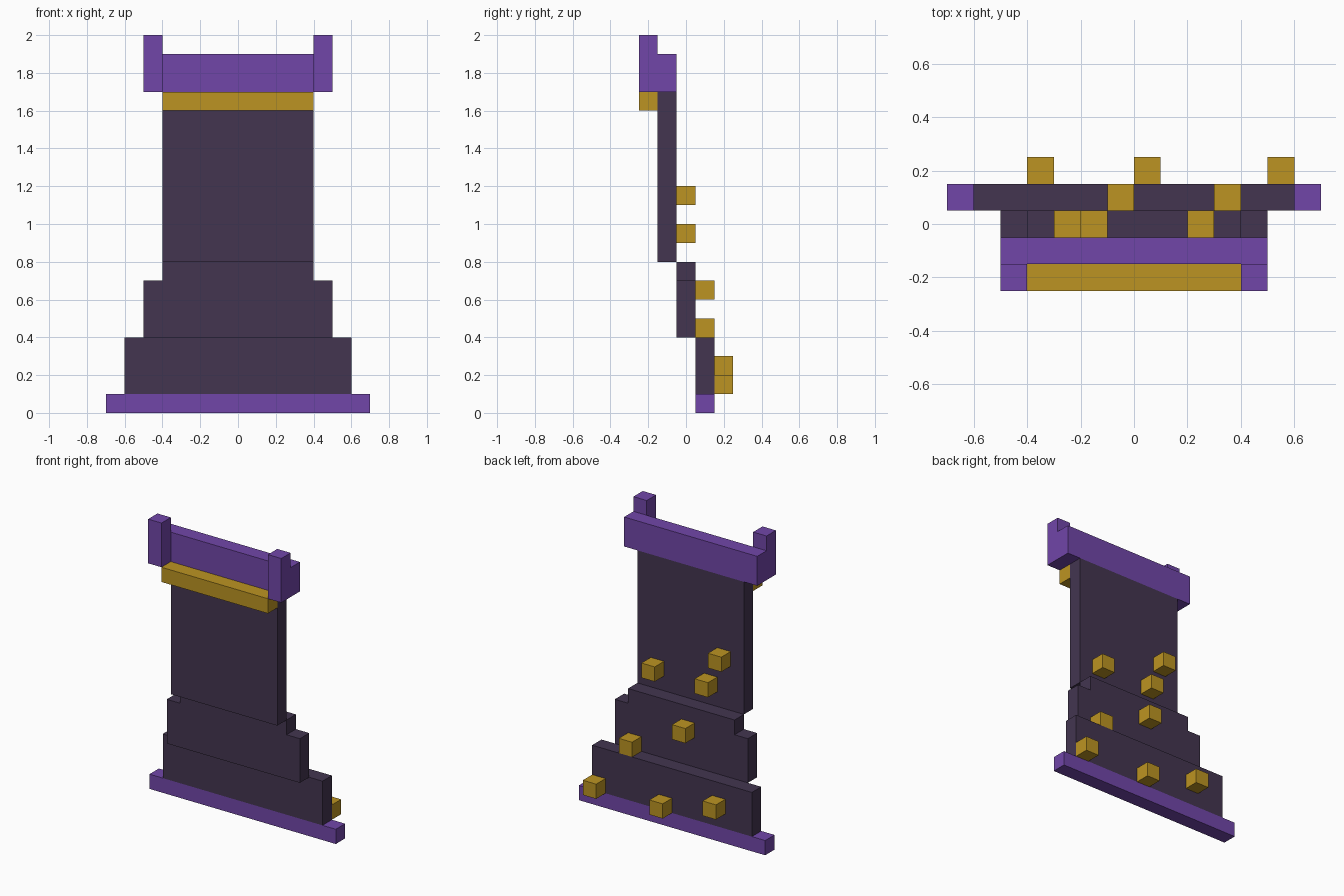
import bpy, bmesh
from mathutils import Vector

if "Cube" in bpy.data.objects:
    bpy.data.objects.remove(bpy.data.objects["Cube"])


def srgb(r, g, b):
    lin = [(c / 255 / 12.92) if c < 10 else ((c / 255 + 0.055) / 1.055) ** 2.4 for c in (r, g, b)]
    return (*lin, 1.0)


def material(name, rgb):
    m = bpy.data.materials.new(name)
    m.diffuse_color = srgb(*rgb)
    m.use_nodes = True
    m.node_tree.nodes["Principled BSDF"].inputs["Base Color"].default_value = m.diffuse_color
    return m


DARK = material("dark_plum", (67, 53, 80))
PURPLE = material("purple", (113, 70, 169))
GOLD = material("gold", (188, 148, 34))


def prism(name, mat, profile, to_3d, depth):
    """Extrude a flat outline along the given depth vector."""
    bm = bmesh.new()
    face = bm.faces.new([bm.verts.new(to_3d(a, b)) for a, b in profile])
    ext = bmesh.ops.extrude_face_region(bm, geom=[face], use_keep_orig=True)
    verts = [v for v in ext["geom"] if isinstance(v, bmesh.types.BMVert)]
    bmesh.ops.translate(bm, vec=Vector(depth), verts=verts)
    bmesh.ops.recalc_face_normals(bm, faces=bm.faces)
    me = bpy.data.meshes.new(name)
    bm.to_mesh(me)
    bm.free()
    me.materials.append(mat)
    ob = bpy.data.objects.new(name, me)
    bpy.context.collection.objects.link(ob)
    return ob


def box(name, mat, x0, x1, y0, y1, z0, z1):
    outline = [(x0, z0), (x1, z0), (x1, z1), (x0, z1)]
    return prism(name, mat, outline, lambda x, z: (x, y0, z), (0, y1 - y0, 0))


# Cloth: stepped panels, each one step further back towards the hem
box("hem", PURPLE, -0.7, 0.7, 0.05, 0.15, 0.0, 0.1)
box("lower_panel", DARK, -0.6, 0.6, 0.05, 0.15, 0.1, 0.4)
half = [(0.5, 0.4), (0.5, 0.7), (0.4, 0.7), (0.4, 0.8)]
prism("middle_panel", DARK, half + [(-x, z) for x, z in reversed(half)],
      lambda x, z: (x, -0.05, z), (0, 0.1, 0))
box("upper_panel", DARK, -0.4, 0.4, -0.15, -0.05, 0.8, 1.7)

# Collar: rear bar, raised front ends and the clasp bar below
box("collar_bar", PURPLE, -0.4, 0.4, -0.15, -0.05, 1.7, 1.9)
end = [(-0.25, 1.7), (-0.05, 1.7), (-0.05, 1.9), (-0.15, 1.9), (-0.15, 2.0), (-0.25, 2.0)]
for side, x0 in (("left", -0.5), ("right", 0.4)):
    prism("collar_end_" + side, PURPLE, end, lambda y, z: (x0, y, z), (0.1, 0, 0))
box("clasp_bar", GOLD, -0.4, 0.4, -0.25, -0.15, 1.6, 1.7)

# Gold studs on the back: lower corner of each cube
studs = [(-0.4, 0.15, 0.2), (0.0, 0.15, 0.1), (0.5, 0.15, 0.1),
         (-0.1, 0.05, 0.6), (0.3, 0.05, 0.4),
         (-0.3, -0.05, 1.1), (-0.2, -0.05, 0.9), (0.2, -0.05, 0.9)]
for i, (x, y, z) in enumerate(studs, 1):
    box(f"stud_{i}", GOLD, x, x + 0.1, y, y + 0.1, z, z + 0.1)
